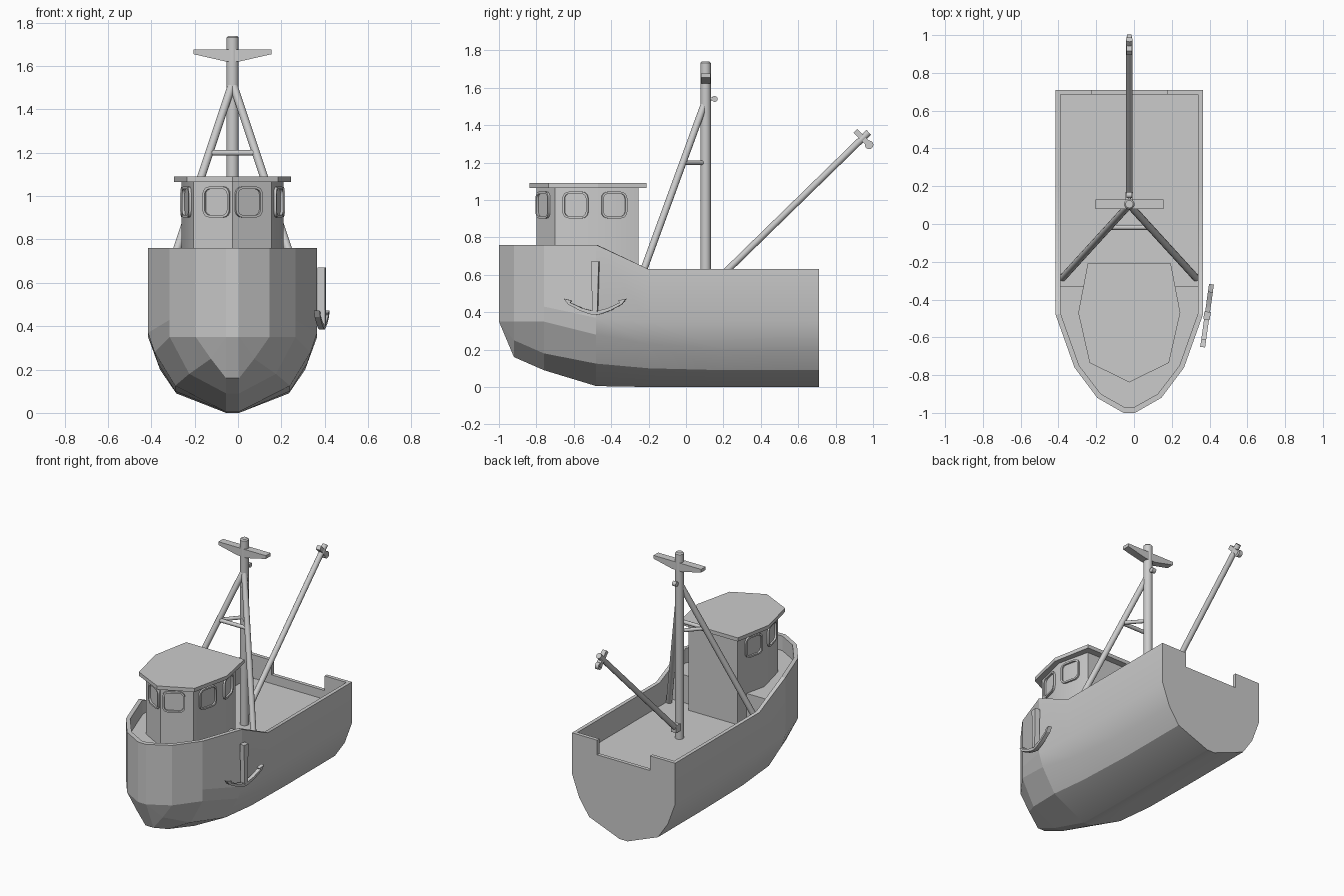
import bpy, bmesh
from math import radians, cos, sin, pi
from mathutils import Vector, Matrix

if "Cube" in bpy.data.objects:
    bpy.data.objects.remove(bpy.data.objects["Cube"])

CX = -0.025  # boat centreline
DECK = 0.47


def shade(ob, angle):
    bpy.ops.object.select_all(action='DESELECT')
    ob.select_set(True)
    bpy.context.view_layer.objects.active = ob
    bpy.ops.object.shade_smooth_by_angle(angle=radians(angle))


def finish(name, bm, angle=30):
    bmesh.ops.remove_doubles(bm, verts=bm.verts, dist=1e-5)
    bmesh.ops.recalc_face_normals(bm, faces=bm.faces)
    me = bpy.data.meshes.new(name)
    bm.to_mesh(me)
    bm.free()
    ob = bpy.data.objects.new(name, me)
    bpy.context.collection.objects.link(ob)
    shade(ob, angle)
    return ob


def bridge(bm, loops, closed=False):
    """Join equal-length closed loops with quads."""
    rings = [[bm.verts.new(p) for p in l] for l in loops]
    pairs = list(zip(rings, rings[1:])) + ([(rings[-1], rings[0])] if closed else [])
    for a, b in pairs:
        for i in range(len(a)):
            j = (i + 1) % len(a)
            bm.faces.new((a[i], a[j], b[j], b[i]))
    return rings


def prism(name, pts, h, mat, angle=20):
    """Extrude a 2D outline by h along local z, then place it."""
    bm = bmesh.new()
    r = bridge(bm, [[mat @ Vector((x, y, z)) for x, y in pts] for z in (0, h)])
    bm.faces.new(r[0])
    bm.faces.new(r[1])
    return finish(name, bm, angle)


def rod(name, a, b, r, sides=12, chamfer=0.0):
    a, b = Vector(a), Vector(b)
    d = b - a
    m = Matrix.Translation(a) @ d.to_track_quat('Z', 'Y').to_matrix().to_4x4()
    prof = [(r, 0), (r, d.length - chamfer)]
    if chamfer:
        prof.append((r - chamfer, d.length))
    bm = bmesh.new()
    rings = bridge(bm, [[m @ Vector((q * cos(2 * pi * i / sides), q * sin(2 * pi * i / sides), z))
                         for i in range(sides)] for q, z in prof])
    bm.faces.new(rings[0])
    bm.faces.new(rings[-1])
    return finish(name, bm, 40)


def mirrored(half):
    return half + [(-x, y) for x, y in reversed(half) if abs(x) > 1e-6]


def frame(origin, xa, ya):
    """Matrix with the given local x and y axes."""
    xa, ya = Vector(xa).normalized(), Vector(ya).normalized()
    m = Matrix((xa, ya, xa.cross(ya))).transposed().to_4x4()
    return Matrix.Translation(origin) @ m


# Hull: half sections (rim, side, knuckle, bilge, keel) plus inner bulwark
stations = [  # y, inner y, inner half width, outer section
    (-1.0, -0.97, 0.025, [(.03, .76), (.03, .44), (.03, .35), (.03, .35), (.03, .35)]),
    (-.92, -.90, 0.15, [(.17, .76), (.17, .44), (.17, .35), (.10, .25), (.03, .16)]),
    (-.76, -.75, 0.265, [(.29, .76), (.29, .43), (.29, .35), (.20, .18), (.03, .09)]),
    (-.48, -.475, 0.363, [(.39, .76), (.39, .37), (.36, .28), (.265, .125), (.03, .005)]),
    (-.20, -.20, 0.365, [(.39, .63), (.39, .35), (.345, .23), (.265, .10), (.03, 0)]),
    (.20, .20, 0.365, [(.39, .63), (.39, .35), (.335, .20), (.26, .09), (.03, 0)]),
    (.71, .685, 0.365, [(.39, .63), (.39, .35), (.335, .20), (.26, .09), (.03, 0)]),
]
bm = bmesh.new()
loops = []
for y, yi, wi, sec in stations:
    half = [(wi, yi, DECK), (wi, yi, sec[0][1])] + [(w, y, z) for w, z in sec]
    loops.append([Vector((CX + w, a, z)) for w, a, z in half]
                 + [Vector((CX - w, a, z)) for w, a, z in reversed(half)])
rings = bridge(bm, loops)
for r in (rings[0], rings[-1]):      # bow plate and transom
    n = len(r)
    for i in range(n // 2 - 1):
        bm.faces.new((r[i], r[i + 1], r[n - 2 - i], r[n - 1 - i]))
hull = finish("hull", bm, 30)

# Gap in the stern bulwark
cut = prism("stern_gap_cutter", mirrored([(.2, .66), (.2, .76)]), .3,
            Matrix.Translation((CX, 0, .53)))
cut.hide_render = True
mod = hull.modifiers.new("gap", 'BOOLEAN')
mod.operation = 'DIFFERENCE'
mod.object = cut
mod.solver = 'EXACT'
bpy.context.view_layer.objects.active = hull
bpy.ops.object.modifier_apply(modifier="gap")
bpy.data.objects.remove(cut)
shade(hull, 40)
for p in hull.data.polygons:         # faceted bow
    if p.center.y < -.48:
        p.use_smooth = False

# Raised foredeck
prism("foredeck", mirrored([(.37, -.33), (.365, -.475), (.267, -.75), (.152, -.90), (.027, -.97)]),
      .66 - DECK, Matrix.Translation((CX, 0, DECK)))

# Wheelhouse walls and roof
wall = [(.185, -.255), (.235, -.475), (.18, -.70), (0, -.80)]
roof = [(.22, -.21), (.27, -.47), (.21, -.735), (0, -.838)]
prism("wheelhouse", mirrored(wall), 1.07 - DECK, Matrix.Translation((CX, 0, DECK)), 30)
prism("wheelhouse_roof", mirrored(roof), .025, Matrix.Translation((CX, 0, 1.065)))


# Windows: rounded frames on the three wall panels of each side
def rounded(w, h, r, z):
    out = []
    for k, (sx, sy) in enumerate(((1, 1), (-1, 1), (-1, -1), (1, -1))):
        for s in range(5):
            a = (k + s / 4) * pi / 2
            out.append(Vector((sx * (w / 2 - r) + r * cos(a), sy * (h / 2 - r) + r * sin(a), z)))
    return out


for side, sn in ((1, "right"), (-1, "left")):
    for k, t in enumerate((.59, .51, .60)):
        a = Vector((CX + side * wall[k][0], wall[k][1], 0))
        b = Vector((CX + side * wall[k + 1][0], wall[k + 1][1], 0))
        m = frame(a.lerp(b, t) + Vector((0, 0, .973)), (a - b) * side, (0, 0, 1))
        o, i = (.14, .142, .034), (.118, .12, .025)
        bm = bmesh.new()
        bridge(bm, [[m @ p for p in rounded(*s, z)] for s, z in
                    ((o, -.004), (o, .012), (i, .012), (i, -.004))], closed=True)
        finish(f"window_frame_{sn}_{k + 1}", bm)

# Mast with tapered crossarm
rod("mast", (CX, .105, DECK - .01), (CX, .105, 1.74), .028, 16, .008)
prism("crossarm", mirrored([(.18, 1.677), (.18, 1.655), (.035, 1.622)]), .05,
      frame((CX, .13, 0), (1, 0, 0), (0, 0, 1)))

# Tripod legs and their braces back to the mast
for s, n in ((1, "right"), (-1, "left")):
    rod("mast_leg_" + n, (CX + s * .353, -.285, DECK - .005), (CX + s * .006, .095, 1.505), .019)
    rod("mast_brace_" + n, (CX + s * .108, -.018, 1.2), (CX, .105, 1.2), .012)
rod("leg_brace", (CX - .108, -.018, 1.2), (CX + .108, -.018, 1.2), .013)

# Cargo boom, its heel fitting, and tip blocks
foot, tip = Vector((CX, .15, .555)), Vector((CX, .977, 1.362))
rod("boom", foot, tip, .018)
prism("boom_heel", [(-.02, -.025), (.02, -.025), (.02, .025), (-.02, .025)], .05,
      Matrix.Translation((CX, .145, .53)))
d = (tip - foot).normalized()
n = Vector((0, d.z, -d.y))
c = foot + d * 1.11
prism("boom_tip_bar", [(-.014, -.055), (.014, -.055), (.014, .055), (-.014, .055)], .03,
      frame(c + Vector((.015, 0, 0)), d, n))
rod("boom_tip_pulley", c + n * .05 - Vector((.013, 0, 0)), c + n * .05 + Vector((.013, 0, 0)), .023)
rod("mast_lug", (CX, .12, 1.54), (CX, .15, 1.54), .008)
rod("mast_pulley", (CX - .014, .153, 1.54), (CX + .014, .153, 1.54), .016)

# Anchor hung on the right side
am = frame((.37, -.483, 0), (.14, 1, 0), (0, 0, 1))
prism("anchor_shank", mirrored([(.013, .40), (.021, .67)]), .034, am)
arms = [(.168, .472), (.125, .462), (.135, .452), (.07, .422), (.018, .408), (0, .408)]
lower = [(0, .385), (.03, .39), (.085, .41), (.145, .442)]
outline = arms + [(-x, y) for x, y in reversed(arms[:-1])] \
    + [(-x, y) for x, y in reversed(lower[1:])] + lower
prism("anchor_arms", outline, .026, am @ Matrix.Translation((0, 0, .004)))
